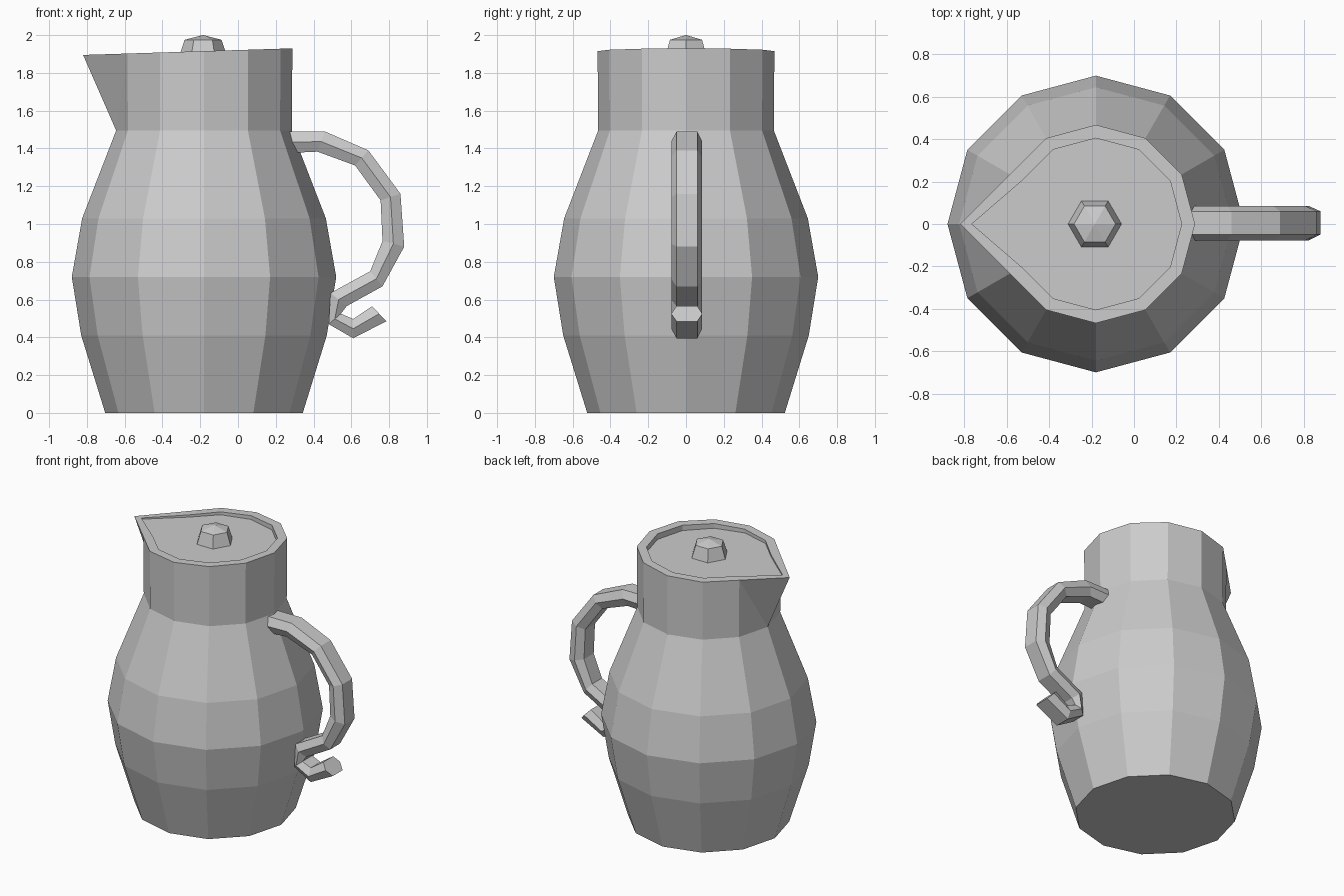
import bpy
import bmesh
from math import cos, sin, pi

if "Cube" in bpy.data.objects:
    bpy.data.objects.remove(bpy.data.objects["Cube"])

CX = -0.18  # body axis


def ring(r, z, n, cx=CX):
    return [(cx + r * cos(2 * pi * i / n), r * sin(2 * pi * i / n), z) for i in range(n)]


def loft(name, rings, cap_start=True, cap_end=True, split=None):
    """Skin a list of closed rings; split(ring, side) picks triangles over a quad."""
    bm = bmesh.new()
    vs = [[bm.verts.new(p) for p in r] for r in rings]
    n = len(rings[0])
    for k in range(len(vs) - 1):
        a, b = vs[k], vs[k + 1]
        for i in range(n):
            j = (i + 1) % n
            cut = split(k, i) if split else None
            if cut == 'A':
                bm.faces.new((a[i], a[j], b[i]))
                bm.faces.new((a[j], b[j], b[i]))
            elif cut == 'B':
                bm.faces.new((a[i], a[j], b[j]))
                bm.faces.new((a[i], b[j], b[i]))
            else:
                bm.faces.new((a[i], a[j], b[j], b[i]))
    if cap_start:
        bm.faces.new(vs[0][::-1])
    if cap_end:
        bm.faces.new(vs[-1])
    bmesh.ops.recalc_face_normals(bm, faces=bm.faces)
    me = bpy.data.meshes.new(name)
    bm.to_mesh(me)
    bm.free()
    ob = bpy.data.objects.new(name, me)
    bpy.context.collection.objects.link(ob)
    return ob


# Jug body: 12-sided profile, tilted rim pulled into a spout at the left
def rim(r, tip):
    pts = ring(r, 0, 12)
    pts[6] = (tip, 0, 0)
    return [(x, y, 1.93 + 0.0315 * (x - 0.29)) for x, y, _ in pts]


LID_Z = 1.888
profile = [(0.523, 0), (0.65, 0.41), (0.70, 0.72), (0.645, 1.03), (0.465, 1.495)]
inner = rim(0.405, -0.765)
lid_ring = [(x, y, LID_Z) for x, y, _ in inner]
rings = [ring(r, z, 12) for r, z in profile] + [rim(0.468, -0.82), inner, lid_ring]
loft("jug_body", rings, cap_end=False,
     split=lambda k, i: {5: 'A', 6: 'B'}.get(i) if k == 4 else None)

# Flat lid sunk inside the rim
loft("lid", [[(x, y, LID_Z - 0.02) for x, y, _ in lid_ring], lid_ring])

# Hexagonal lid knob with a low pointed top
loft("lid_knob", [ring(0.126, LID_Z, 6, -0.185), ring(0.098, 1.975, 6, -0.185),
                  ring(0.002, 2.0, 6, -0.185)])

# Handle: six-sided tube between left and right edge points in the xz plane
edges = [((0.25, 1.49), (0.25, 1.375)), ((0.46, 1.49), (0.42, 1.383)),
         ((0.69, 1.39), (0.62, 1.31)), ((0.86, 1.16), (0.755, 1.125)),
         ((0.88, 0.88), (0.765, 0.91)), ((0.765, 0.67), (0.70, 0.75)),
         ((0.575, 0.565), (0.49, 0.635)), ((0.545, 0.525), (0.48, 0.47)),
         ((0.61, 0.497), (0.61, 0.395)), ((0.71, 0.565), (0.785, 0.485))]
sections = []
for (ax, az), (bx, bz) in edges:
    mx, mz = (ax + bx) / 2, (az + bz) / 2
    sections.append([(ax, -0.05, az), (ax, 0.06, az), (mx, 0.086, mz),
                     (bx, 0.06, bz), (bx, -0.05, bz), (mx, -0.078, mz)])
loft("handle", sections)
